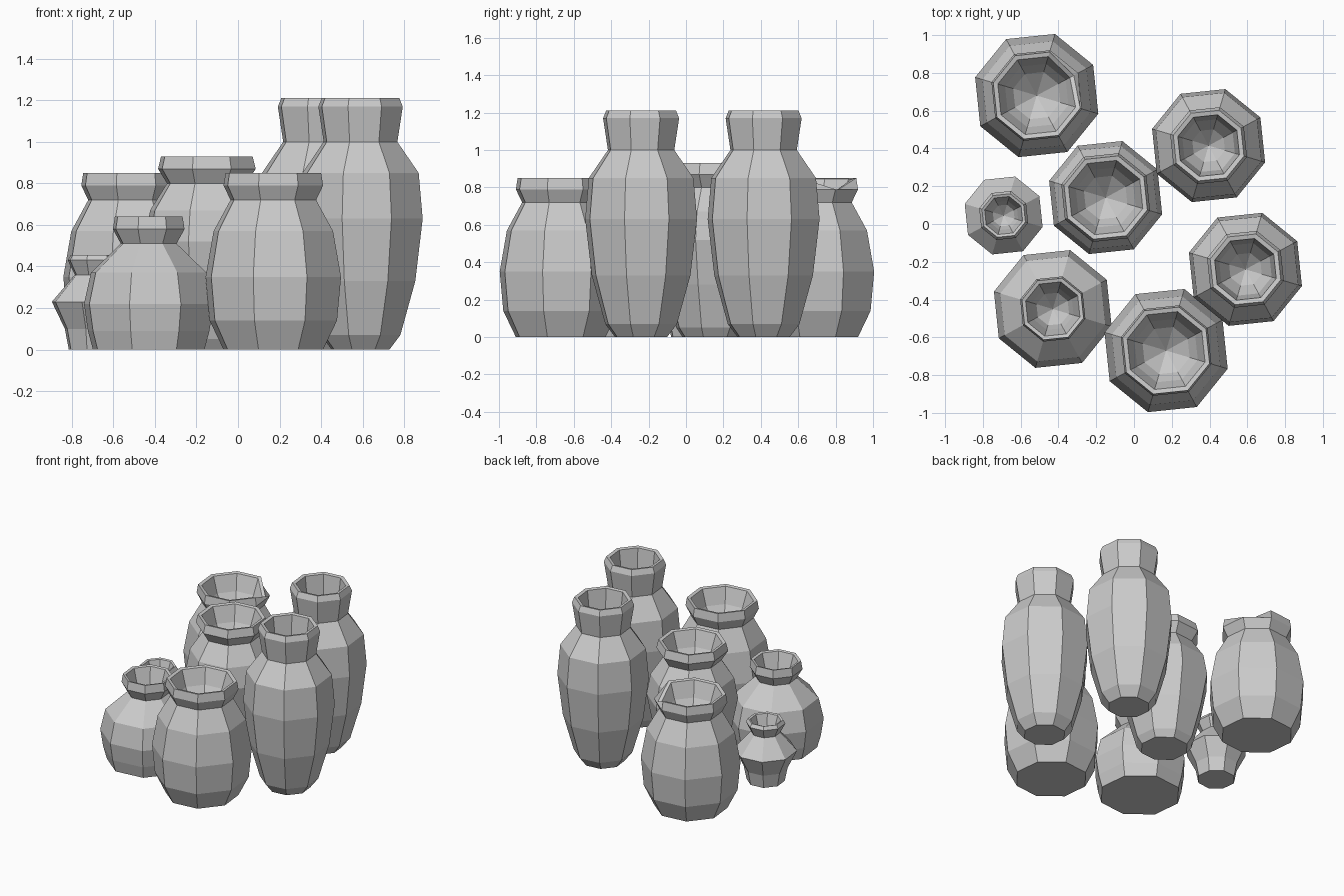
import bpy, bmesh
from math import cos, sin, radians

if "Cube" in bpy.data.objects:
    bpy.data.objects.remove(bpy.data.objects["Cube"])

SIDES = 8
TURN = radians(73.5)


def pot(name, x, y, profile, chip=None):
    """Lathe (radius, z) pairs from the base, over the rim, to the inside tip."""
    bm = bmesh.new()
    rings = []
    for r, z in profile[:-1]:
        ring = []
        for i in range(SIDES):
            a = TURN + radians(45 * i)
            ring.append(bm.verts.new((r * cos(a), r * sin(a), z)))
        rings.append(ring)
    bm.faces.new(rings[0][::-1])
    for lo, hi in zip(rings, rings[1:]):
        for i in range(SIDES):
            j = (i + 1) % SIDES
            bm.faces.new((lo[i], lo[j], hi[j], hi[i]))
    tip = bm.verts.new((0, 0, profile[-1][1]))
    for i in range(SIDES):
        bm.faces.new((rings[-1][i], rings[-1][(i + 1) % SIDES], tip))
    # Broken notch in the rim
    if chip is not None:
        top = max(z for r, z in profile)
        for ring in rings:
            v = ring[chip]
            if v.co.z > top - 0.03:
                v.co.z -= 0.08
                v.co.x *= 0.93
                v.co.y *= 0.93
    bmesh.ops.recalc_face_normals(bm, faces=bm.faces)
    mesh = bpy.data.meshes.new(name)
    bm.to_mesh(mesh)
    bm.free()
    ob = bpy.data.objects.new(name, mesh)
    ob.location = (x, y, 0)
    bpy.context.collection.objects.link(ob)


# Profiles: outside, rim, then inside funnel
wide = [(.25, 0), (.32, .14), (.34, .35), (.30, .57), (.215, .72),
        (.25, .79), (.24, .85), (.215, .845), (.175, .73), (.13, .66), (0, .56)]
tall = [(.145, 0), (.20, .07), (.275, .33), (.312, .63), (.292, .85), (.185, 1.0),
        (.212, 1.17), (.195, 1.21), (.17, 1.205), (.145, 1.01), (.09, .92), (0, .84)]
urn = [(.165, 0), (.20, .05), (.265, .28), (.312, .52), (.285, .67), (.20, .80),
       (.245, .87), (.23, .93), (.205, .925), (.165, .81), (.12, .74), (0, .64)]
round_pot = [(.28, 0), (.305, .09), (.325, .22), (.29, .37), (.14, .51),
             (.18, .58), (.17, .64), (.15, .635), (.115, .52), (.09, .46), (0, .38)]
small = [(.13, 0), (.15, .10), (.215, .23), (.10, .36),
         (.135, .43), (.12, .455), (.105, .45), (.08, .37), (.06, .33), (0, .28)]

pot("wide_jar_front", .17, -.67, wide)
pot("wide_jar_chipped", -.515, .68, wide, chip=7)
pot("tall_vase_right", .59, -.24, tall)
pot("tall_vase_back", .395, .415, tall)
pot("middle_urn", -.15, .14, urn)
pot("round_pot", -.43, -.45, round_pot)
pot("small_pot", -.69, .045, small)
